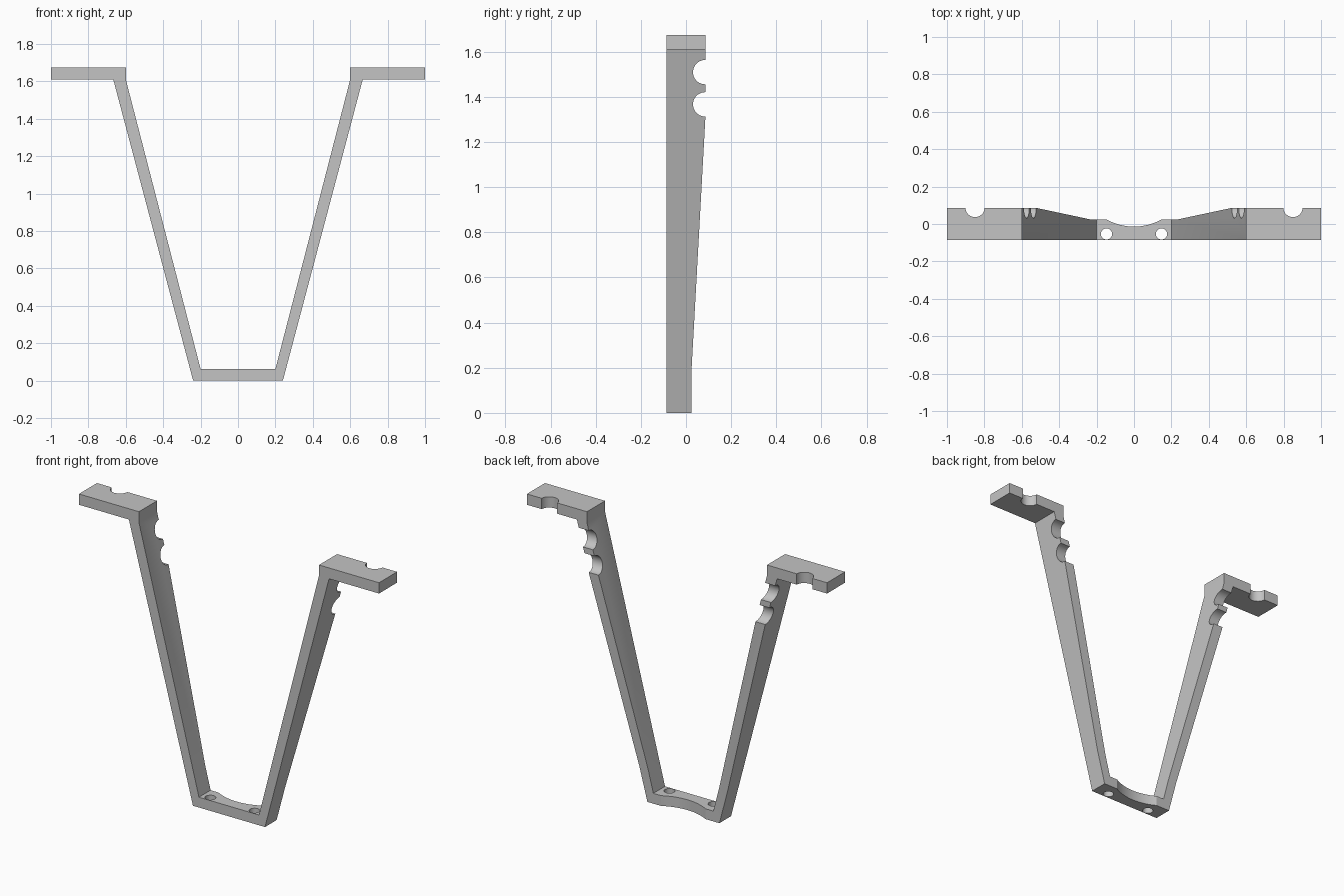
import bpy
import bmesh
import math
from mathutils import Vector, Matrix

cube = bpy.data.objects.get("Cube")
if cube:
    bpy.data.objects.remove(cube, do_unlink=True)

HALF_DEPTH = 0.086
BACK_LOW = 0.025

grey = bpy.data.materials.new("light_grey")
grey.use_nodes = True
colour = (0.55, 0.55, 0.55, 1)
grey.diffuse_color = colour
grey.node_tree.nodes["Principled BSDF"].inputs["Base Color"].default_value = colour


def link_mesh(name, bm):
    bmesh.ops.recalc_face_normals(bm, faces=bm.faces)
    mesh = bpy.data.meshes.new(name)
    bm.to_mesh(mesh)
    bm.free()
    mesh.materials.append(grey)
    obj = bpy.data.objects.new(name, mesh)
    bpy.context.collection.objects.link(obj)
    return obj


def prism(name, points, sweep):
    """Extrude a closed outline of 3D points along a vector."""
    bm = bmesh.new()
    face = bm.faces.new([bm.verts.new(p) for p in points])
    moved = bmesh.ops.extrude_face_region(bm, geom=[face])["geom"]
    verts = [v for v in moved if isinstance(v, bmesh.types.BMVert)]
    bmesh.ops.translate(bm, verts=verts, vec=Vector(sweep))
    return link_mesh(name, bm)


def cylinder(name, centre, radius, length, axis="Z", sides=48):
    bm = bmesh.new()
    turn = Matrix.Rotation(math.pi / 2, 4, "Y") if axis == "X" else Matrix()
    bmesh.ops.create_cone(bm, cap_ends=True, segments=sides, radius1=radius,
                          radius2=radius, depth=length,
                          matrix=Matrix.Translation(centre) @ turn)
    return link_mesh(name, bm)


# Bent strip: base, two sloping arms and two outward flanges
half = [(0.24, 0), (0.667, 1.61), (1, 1.61), (1, 1.675),
        (0.6, 1.675), (0.6, 1.61), (0.2, 0.062)]
outline = half + [(-x, z) for x, z in reversed(half)]
bracket = prism("bracket", [(x, -HALF_DEPTH, z) for x, z in outline],
                (0, 2 * HALF_DEPTH, 0))

# Tapered back edge of the arms
taper = [(BACK_LOW, -0.1), (BACK_LOW, 0.2), (HALF_DEPTH, 1.31),
         (0.3, 1.31), (0.3, -0.1)]
cutters = [prism("taper_cutter", [(-1.2, y, z) for y, z in taper], (2.4, 0, 0))]

# Shallow curved scoop in the back of the base
cutters.append(cylinder("scoop_cutter", (0, 0.286, 0.03), 0.3, 0.14, sides=128))

# Round notches through both arms
for z in (1.51, 1.367):
    cutters.append(cylinder("arm_notch_cutter", (0, 0.085, z), 0.054, 2.4, "X"))

# Flange notches and base screw holes, on both sides
for side in (-1, 1):
    cutters.append(cylinder("flange_notch_cutter", (side * 0.85, 0.089, 1.64), 0.052, 0.2))
    cutters.append(cylinder("screw_hole_cutter", (side * 0.147, -0.053, 0.03), 0.03, 0.2))

bpy.ops.object.select_all(action="DESELECT")
bpy.context.view_layer.objects.active = bracket
bracket.select_set(True)
for cutter in cutters:
    cutter.hide_render = True
    mod = bracket.modifiers.new(cutter.name, "BOOLEAN")
    mod.operation = "DIFFERENCE"
    mod.solver = "EXACT"
    mod.object = cutter
    bpy.ops.object.modifier_apply(modifier=mod.name)
    bpy.data.objects.remove(cutter, do_unlink=True)

bpy.ops.object.shade_smooth_by_angle(angle=math.radians(20))
